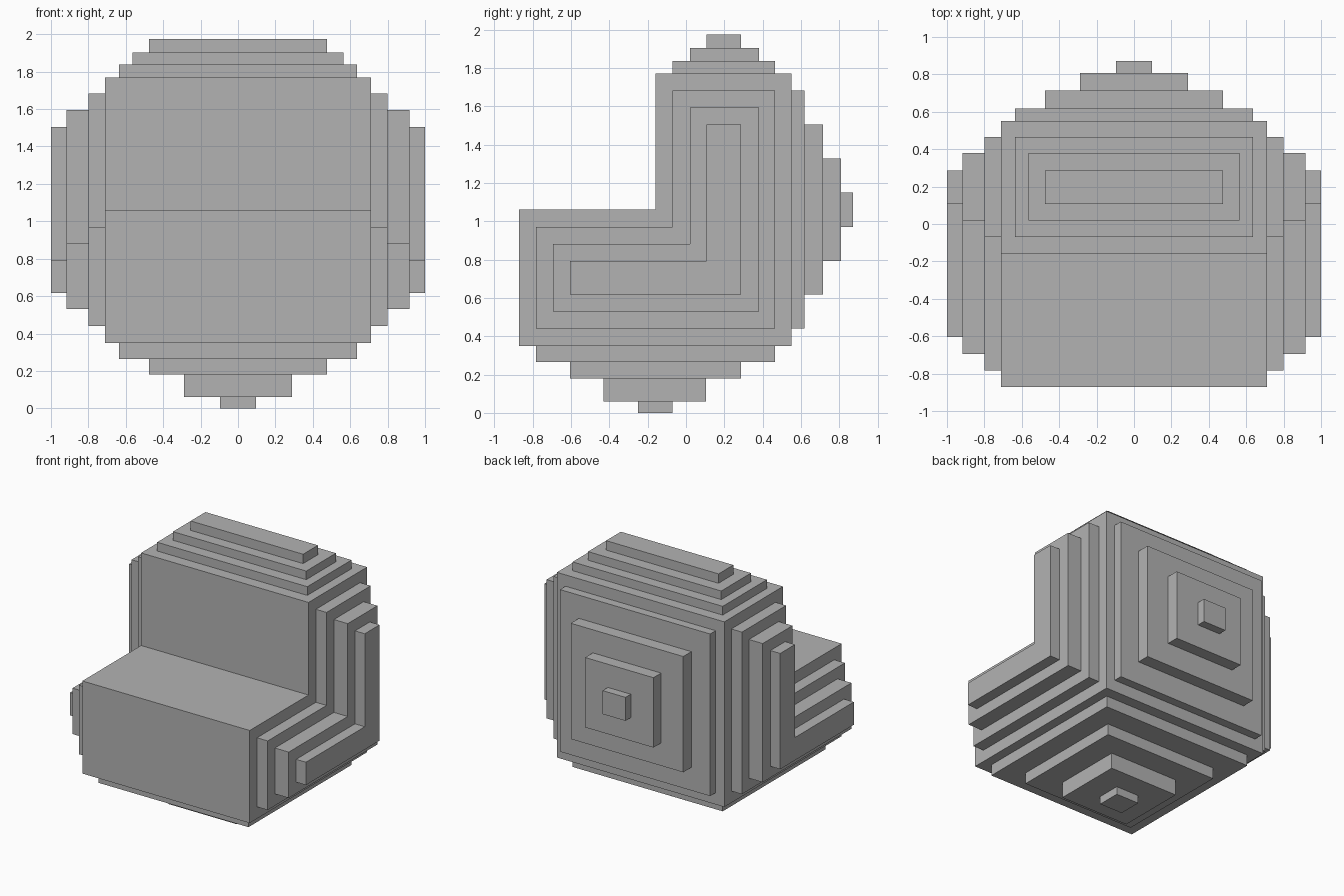
import bpy
import bmesh

if "Cube" in bpy.data.objects:
    bpy.data.objects.remove(bpy.data.objects["Cube"])

bm = bmesh.new()


def rect(a, b0, b1):
    """Rectangle symmetric about the first axis."""
    return [(-a, b0), (a, b0), (a, b1), (-a, b1)]


def ell(y0, y1, z0, z1, ny, nz):
    """L-shaped armchair outline in (y, z)."""
    return [(y0, z0), (y1, z0), (y1, z1), (ny, z1), (ny, nz), (y0, nz)]


def bridge(ring_a, ring_b):
    n = len(ring_a)
    for i in range(n):
        j = (i + 1) % n
        bm.faces.new([bm.verts.new(p) for p in
                      (ring_a[i], ring_a[j], ring_b[j], ring_b[i])])


def terrace(levels, place):
    """Stack shrinking outlines outward: a ledge then a wall for each step."""
    for (d0, out0), (d1, out1) in zip(levels, levels[1:]):
        base = [place(p, d0) for p in out0]
        foot = [place(p, d0) for p in out1]
        head = [place(p, d1) for p in out1]
        bridge(base, foot)
        bridge(foot, head)
    bm.faces.new([bm.verts.new(p) for p in head])


# Plain front faces: seat front, seat top, backrest front
W = 0.71
profile = [(-0.872, 0.35), (-0.872, 1.06), (-0.16, 1.06), (-0.16, 1.77)]
for (y0, z0), (y1, z1) in zip(profile, profile[1:]):
    bm.faces.new([bm.verts.new(p) for p in
                  ((-W, y0, z0), (W, y0, z0), (W, y1, z1), (-W, y1, z1))])

# Stepped L-shaped sides
sides = [(W, ell(-0.872, 0.55, 0.35, 1.77, -0.16, 1.06)),
         (0.80, ell(-0.783, 0.465, 0.44, 1.683, -0.07, 0.97)),
         (0.917, ell(-0.695, 0.38, 0.53, 1.594, 0.02, 0.882)),
         (1.0, ell(-0.605, 0.287, 0.617, 1.505, 0.108, 0.792))]
for s in (1, -1):
    terrace(sides, lambda p, d: (s * d, p[0], p[1]))

# Stepped top of the backrest
terrace([(1.77, rect(W, -0.16, 0.55)),
         (1.837, rect(0.637, -0.07, 0.465)),
         (1.903, rect(0.565, 0.02, 0.38)),
         (1.975, rect(0.477, 0.108, 0.287))],
        lambda p, d: (p[0], p[1], d))

# Stepped back
terrace([(0.55, rect(W, 0.35, 1.77)),
         (0.617, rect(0.637, 0.44, 1.683)),
         (0.715, rect(0.477, 0.617, 1.505)),
         (0.808, rect(0.29, 0.792, 1.328)),
         (0.872, rect(0.097, 0.97, 1.15))],
        lambda p, d: (p[0], d, p[1]))

# Stepped underside
terrace([(0.35, rect(W, -0.872, 0.55)),
         (0.265, rect(0.637, -0.783, 0.465)),
         (0.18, rect(0.477, -0.605, 0.287)),
         (0.06, rect(0.29, -0.43, 0.105)),
         (0.0, rect(0.097, -0.25, -0.07))],
        lambda p, d: (p[0], p[1], d))

# Weld into one closed shell
bmesh.ops.remove_doubles(bm, verts=bm.verts[:], dist=0.0005)
bmesh.ops.recalc_face_normals(bm, faces=bm.faces[:])

mesh = bpy.data.meshes.new("stepped_armchair")
bm.to_mesh(mesh)
bm.free()
grey = bpy.data.materials.new("mid grey")
grey.diffuse_color = (0.45, 0.45, 0.45, 1)
grey.use_nodes = True
grey.node_tree.nodes["Principled BSDF"].inputs["Base Color"].default_value = grey.diffuse_color
mesh.materials.append(grey)
chair = bpy.data.objects.new("stepped_armchair", mesh)
bpy.context.collection.objects.link(chair)
